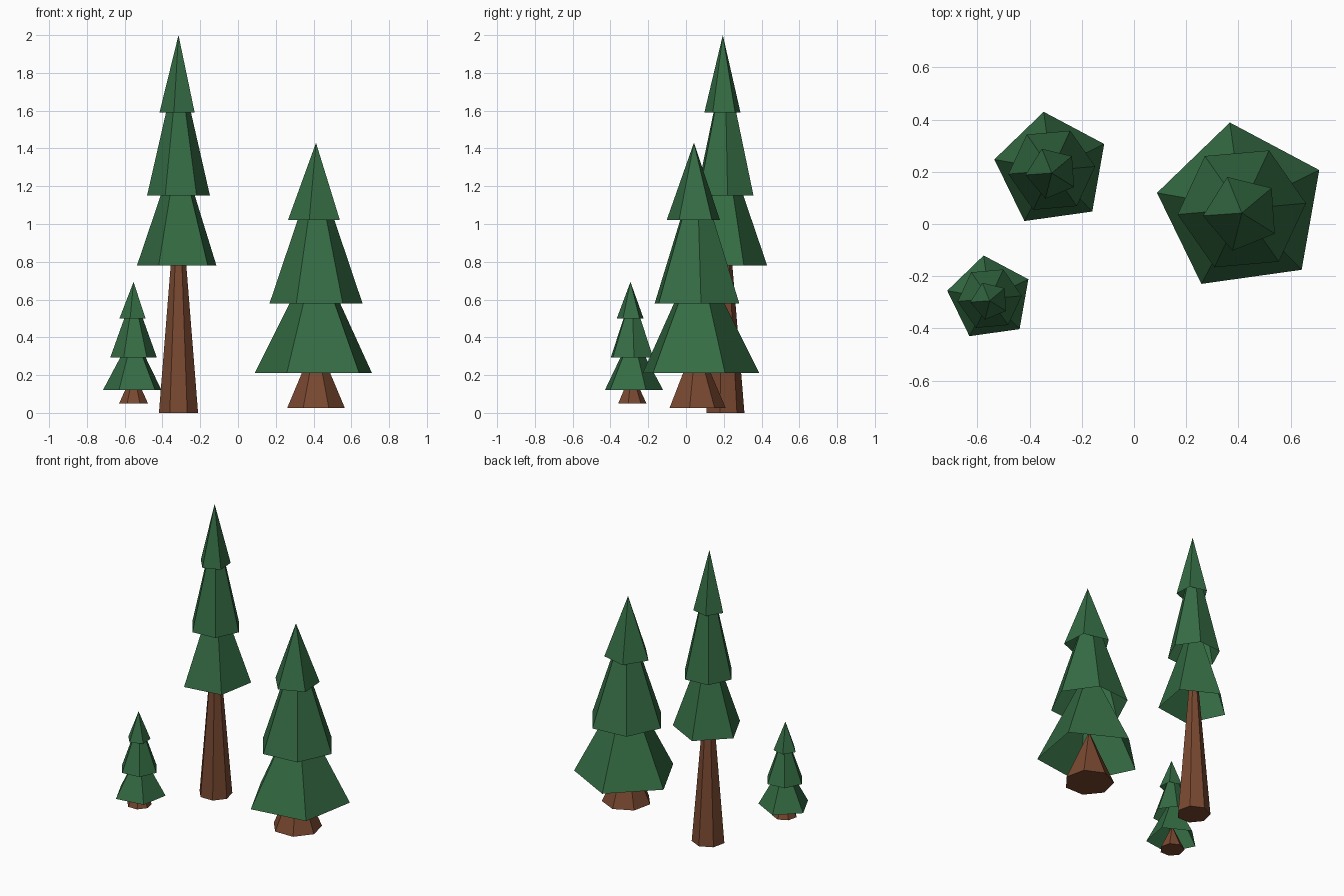
import bpy
import math

if "Cube" in bpy.data.objects:
    bpy.data.objects.remove(bpy.data.objects["Cube"])


def material(name, rgb):
    m = bpy.data.materials.new(name)
    m.diffuse_color = (*rgb, 1.0)
    m.use_nodes = True
    m.node_tree.nodes["Principled BSDF"].inputs["Base Color"].default_value = m.diffuse_color
    return m


GREEN = material("foliage", (0.035, 0.15, 0.057))
BROWN = material("bark", (0.19, 0.065, 0.03))


def pyramid(name, sides, radius, phase, x, y, z0, z1, mat, closed=False):
    """Regular pyramid, first corner at the given angle, with optional base."""
    verts = []
    for i in range(sides):
        a = math.radians(phase) + 2 * math.pi * i / sides
        verts.append((x + radius * math.cos(a), y + radius * math.sin(a), z0))
    verts.append((x, y, z1))
    faces = [(i, (i + 1) % sides, sides) for i in range(sides)]
    if closed:
        faces.append(tuple(reversed(range(sides))))
    mesh = bpy.data.meshes.new(name)
    mesh.from_pydata(verts, [], faces)
    mesh.materials.append(mat)
    obj = bpy.data.objects.new(name, mesh)
    bpy.context.collection.objects.link(obj)
    return obj


# Foliage tiers: part, sides, radius, first corner angle, y shift, bottom, top
TIERS = [
    ("lower_foliage", 5, 0.330, 26, 0.020, 0.00, 0.65),
    ("middle_foliage", 6, 0.247, 5, 0.016, 0.37, 1.10),
    ("upper_foliage", 5, 0.149, 40, 0.000, 0.81, 1.22),
]

# Trees: name, x, y, width scale, height scale, ground, foliage start, trunk tip
TREES = [
    ("wide_tree", 0.413, 0.042, 1.0, 1.0, 0.025, 0.21, 0.39),
    ("tall_tree", -0.315, 0.195, 0.677, 1.0, 0.0, 0.78, 1.30),
    ("small_tree", -0.553, -0.294, 0.50, 0.47, 0.05, 0.12, 0.22),
]

for tree, x, y, w, h, ground, start, tip in TREES:
    # Tapering trunk with closed bottom
    pyramid(tree + "_trunk", 7, 0.157 * w, 90, x, y + 0.012 * w,
            ground, tip, BROWN, closed=True)
    # Three stacked open foliage cones
    for part, n, r, phase, dy, lo, hi in TIERS:
        pyramid(f"{tree}_{part}", n, r * w, phase, x, y + dy * w,
                start + lo * h, start + hi * h, GREEN)
